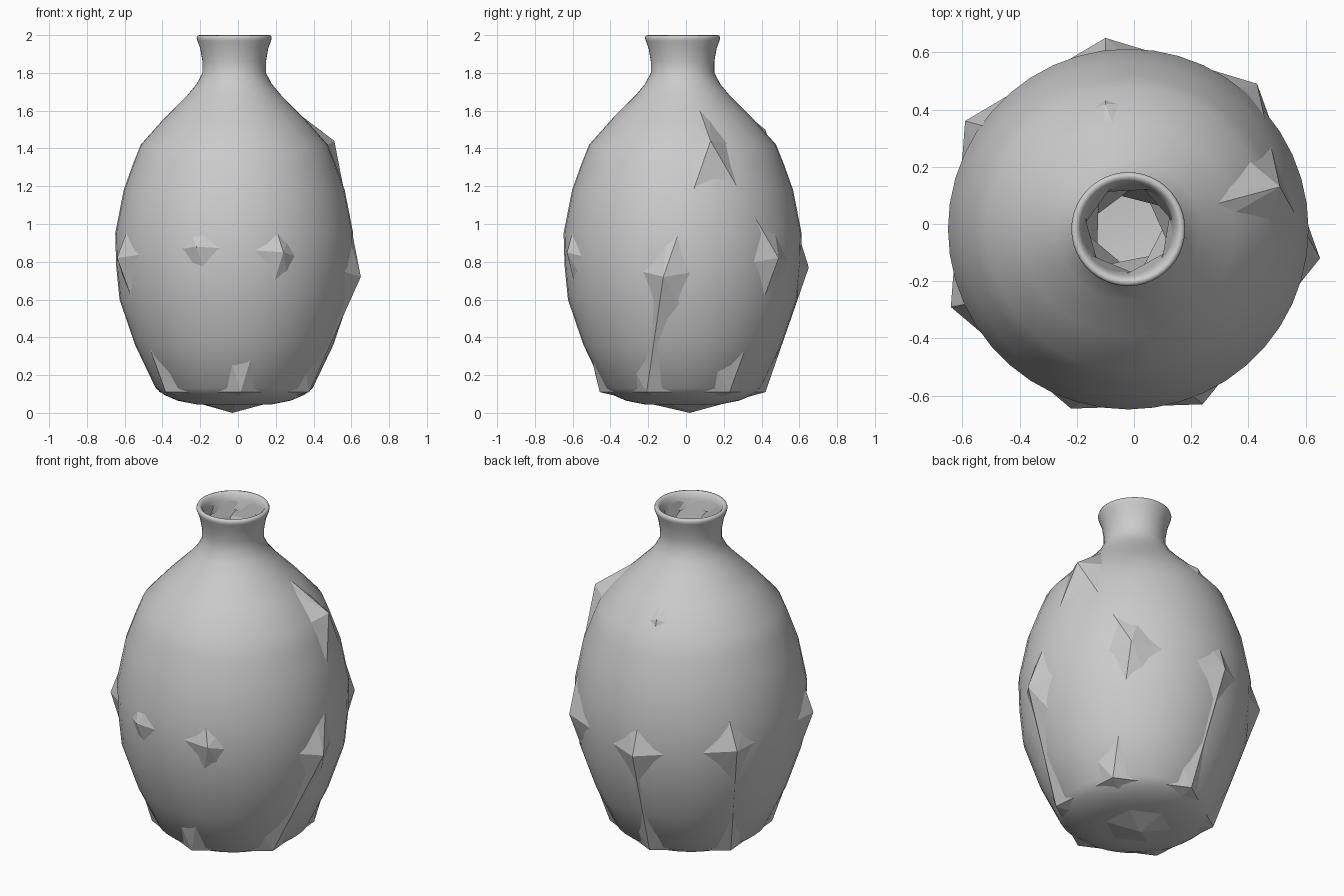
import bpy, bmesh
from math import sin, cos, pi
from mathutils import Vector

if "Cube" in bpy.data.objects:
    bpy.data.objects.remove(bpy.data.objects["Cube"])

CX, CY = -0.02, -0.018


def finish(name, bm, smooth):
    me = bpy.data.meshes.new(name)
    bm.to_mesh(me)
    bm.free()
    for p in me.polygons:
        p.use_smooth = smooth
    ob = bpy.data.objects.new(name, me)
    bpy.context.collection.objects.link(ob)
    return ob


def lathe(name, profile, n, smooth=True, twist=0.0, capped=False):
    bm = bmesh.new()
    rings = []
    for k, (r, z) in enumerate(profile):
        rings.append([bm.verts.new((CX + r * cos(2 * pi * i / n + k * twist),
                                    CY + r * sin(2 * pi * i / n + k * twist), z))
                      for i in range(n)])
    for a, b in zip(rings, rings[1:]):
        for i in range(n):
            j = (i + 1) % n
            bm.faces.new((a[i], a[j], b[j], b[i]))
    if capped:
        bm.faces.new(rings[0][::-1])
    return finish(name, bm, smooth)


# Smooth outer body with neck and rolled lip
lathe("vase_body", [(0.20, 0.045), (0.30, 0.065), (0.37, 0.095), (0.415, 0.13),
                    (0.525, 0.36), (0.607, 0.60), (0.625, 0.78), (0.63, 0.95),
                    (0.585, 1.18), (0.535, 1.32), (0.495, 1.42), (0.37, 1.56),
                    (0.25, 1.68), (0.20, 1.74), (0.168, 1.80), (0.168, 1.86),
                    (0.18, 1.93), (0.195, 1.97), (0.199, 1.985), (0.194, 1.998),
                    (0.182, 2.0), (0.170, 1.99), (0.160, 1.96), (0.150, 1.90)],
      44, capped=True)

# Crude faceted inner shell whose corners poke through the body
points = [(-0.03, 0.02, 0.0),
          (0.65, -0.12, 0.72), (-0.10, 0.65, 0.77), (0.43, 0.49, 0.82),
          (-0.59, 0.36, 0.82), (-0.64, -0.29, 0.82), (-0.22, -0.645, 0.88),
          (0.24, -0.63, 0.85), (0.51, 0.13, 1.44), (-0.10, 0.42, 1.50)]
for n, r, z, a0 in [(6, 0.44, 0.11, 0.6), (5, 0.47, 1.40, 2.4), (6, 0.14, 1.74, 0.3)]:
    for i in range(n):
        a = a0 + 2 * pi * i / n
        points.append((CX + r * cos(a), CY + r * sin(a), z))
bm = bmesh.new()
for p in points:
    bm.verts.new(p)
bmesh.ops.convex_hull(bm, input=bm.verts[:])
# Open the top of the shell under the neck
top = [f for f in bm.faces if all(v.co.z > 1.7 for v in f.verts)]
bmesh.ops.delete(bm, geom=top, context='FACES')
bmesh.ops.recalc_face_normals(bm, faces=bm.faces[:])
finish("inner_shell", bm, False)

# Twisted faceted lining inside the neck
lathe("neck_lining", [(0.18, 1.96), (0.165, 1.86), (0.12, 1.72)], 7, False, 0.45)
